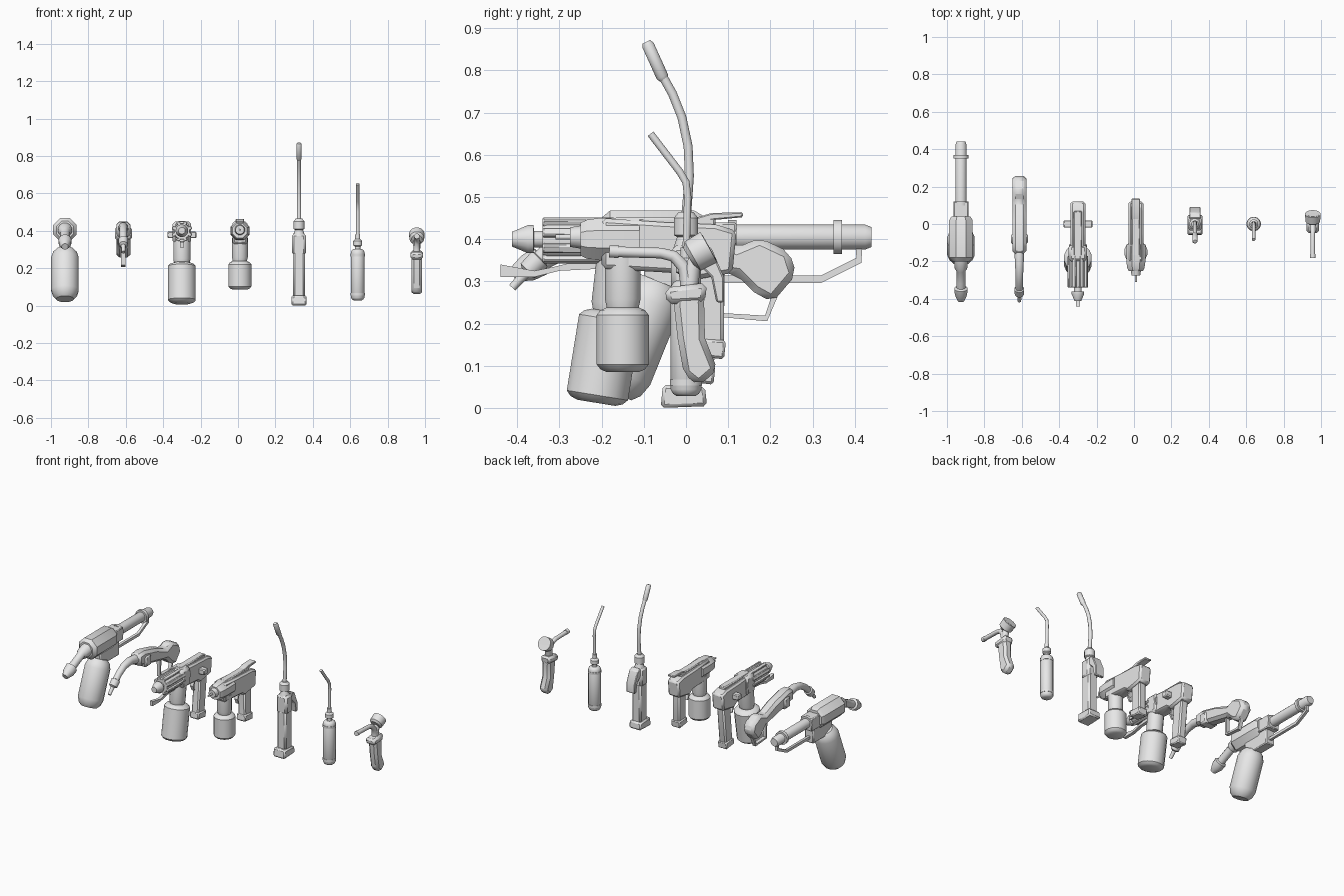
import bpy, bmesh, math
from mathutils import Vector

cube = bpy.data.objects.get("Cube")
if cube:
    bpy.data.objects.remove(cube)

grey = bpy.data.materials.new("plain_grey")
grey.use_nodes = True
grey.diffuse_color = (0.8, 0.8, 0.8, 1)
grey.node_tree.nodes["Principled BSDF"].inputs["Base Color"].default_value = (0.8, 0.8, 0.8, 1)


def finish(name, bm, bevel=0):
    bmesh.ops.recalc_face_normals(bm, faces=bm.faces)
    mesh = bpy.data.meshes.new(name)
    bm.to_mesh(mesh)
    bm.free()
    mesh.materials.append(grey)
    ob = bpy.data.objects.new(name, mesh)
    bpy.context.collection.objects.link(ob)
    if bevel:
        mod = ob.modifiers.new("edge_bevel", "BEVEL")
        mod.width, mod.segments = bevel, 1
    bpy.ops.object.select_all(action="DESELECT")
    ob.select_set(True)
    bpy.context.view_layer.objects.active = ob
    bpy.ops.object.shade_smooth_by_angle(angle=math.radians(35))
    return ob


def sweep(name, x, path, n=16, wide=1.0):
    """Rings along a path of (y, z, radius) in the plane at x."""
    bm = bmesh.new()
    rings = []
    for i, (y, z, r) in enumerate(path):
        a, b = path[max(i - 1, 0)], path[min(i + 1, len(path) - 1)]
        t = Vector((0, b[0] - a[0], b[1] - a[1])).normalized()
        side = Vector((0, -t.z, t.y))
        ring = []
        for k in range(n):
            q = math.tau * (k + 0.5) / n
            ring.append(bm.verts.new(Vector((x + r * wide * math.cos(q), y, z)) + side * r * math.sin(q)))
        rings.append(ring)
    for a, b in zip(rings, rings[1:]):
        for k in range(n):
            bm.faces.new((a[k], a[(k + 1) % n], b[(k + 1) % n], b[k]))
    bm.faces.new(rings[0])
    bm.faces.new(rings[-1])
    return finish(name, bm)


def plate(name, x, outline, width, bevel=0.006):
    """Side outline of (y, z) points given thickness along x."""
    bm = bmesh.new()
    face = bm.faces.new([bm.verts.new((x - width / 2, y, z)) for y, z in outline])
    new = bmesh.ops.extrude_face_region(bm, geom=[face])["geom"]
    bmesh.ops.translate(bm, vec=(width, 0, 0), verts=[v for v in new if isinstance(v, bmesh.types.BMVert)])
    return finish(name, bm, bevel)


def box(name, x, y0, y1, z0, z1, width, bevel=0.005):
    return plate(name, x, [(y0, z0), (y1, z0), (y1, z1), (y0, z1)], width, bevel)


def tank(name, x, low, high, r, shoulder):
    """Bottle with chamfered ends between two (y, z) points."""
    a, b = Vector(low), Vector(high)
    length = (b - a).length
    steps = [(0, 0.62), (0.35 * shoulder, 0.85), (shoulder, 1)]
    path = [(*a.lerp(b, s / length), r * f) for s, f in steps]
    path += [(*b.lerp(a, s / length), r * f) for s, f in reversed(steps)]
    return sweep(name, x, path, 16)


# Long gun with slanted bottle
x = -0.925
sweep("long_gun_shell", x, [(-0.2, .405, .05), (-0.18, .405, .068), (0.02, .405, .068), (0.04, .405, .055)], 8)
sweep("long_gun_barrel", x, [(0.03, .405, .03), (.425, .405, .03), (.44, .405, .024)])
for i, y in enumerate((0.11, 0.36)):
    sweep(f"long_gun_ring_{i}", x, [(y - .01, .405, .041), (y + .01, .405, .041)])
sweep("long_gun_nozzle", x, [(-.19, .405, .04), (-.24, .395, .034), (-.25, .393, .024), (-.31, .365, .024),
                             (-.34, .35, .024), (-.345, .348, .036), (-.375, .332, .034), (-.41, .315, .018)], 12)
box("long_gun_lower_block", x, -.1, .09, .27, .38, .06)
box("long_gun_rear_block", x, .02, .12, .36, .44, .08)
sweep("long_gun_support_bar", x, [(.41, .39, .012), (.41, .35, .012), (.32, .305, .012), (.06, .305, .012)], 4)
tank("long_gun_bottle", x, (-.172, .035), (-.065, .30), .075, .05)

# Curved torch with rounded stock and trigger loop
x = -.613
plate("torch_stock", x, [(.09, .32), (.12, .315), (.16, .275), (.205, .25), (.262, .317), (.245, .37),
                         (.175, .403), (.12, .38), (.02, .42), (-.1, .45), (-.16, .445), (-.16, .375), (-.05, .35)], .074, .016)
box("torch_collar", x, -.11, -.05, .35, .42, .09, .01)
sweep("torch_neck", x, [(-.14, .41, .028), (-.21, .422, .024), (-.27, .41, .021), (-.32, .38, .02),
                        (-.345, .355, .02), (-.347, .353, .027), (-.375, .325, .025), (-.38, .32, .012), (-.412, .285, .01)], 12)
sweep("torch_trigger_loop", x, [(.085, .34, .01), (.085, .22, .01), (.19, .212, .01), (.21, .265, .01)], 4, 1.6)


def spray_pistol(tag, x, drum_front, tank_low, tank_high, tank_r, neck_top, neck_r, grip_low):
    # Shared body, grip and bottle
    plate(tag + "_body", x, [(-.2, .33), (-.03, .32), (.0, .30), (.11, .32), (.12, .42), (.07, .435), (-.05, .44), (-.2, .45)], .08, .01)
    box(tag + "_top_rail", x, -.17, .07, .43, .452, .045)
    y, z = grip_low
    plate(tag + "_grip", x, [(.015, .33), (.09, .33), (y + .035, z + .03), (y + .025, z), (y - .04, z + .01), (y - .035, z + .04)], .05, .008)
    plate(tag + "_grip_foot", x, [(y - .045, z), (y + .035, z - .01), (y + .04, z + .035), (y - .04, z + .04)], .062)
    sweep(tag + "_trigger", x, [(-.015, .32, .008), (-.03, .28, .008), (-.02, .25, .006)], 4, 2)
    tank(tag + "_bottle", x, tank_low, tank_high, tank_r, .018)
    sweep(tag + "_bottle_neck", x, [(*tank_high, neck_r * .9), (tank_high[0], tank_high[1] + .02, neck_r), (*neck_top, neck_r)], 16)


# Large spray pistol with ribbed drum
x = -.3
spray_pistol("large_pistol", x, -.34, (-.213, .012), (-.178, .228), .075, (-.165, .36), .047, (.03, .065))
sweep("large_pistol_drum", x, [(-.34, .397, .042), (-.33, .397, .046), (-.18, .397, .046), (-.11, .397, .05)], 12)
for i in range(8):
    a = math.tau * (i + .5) / 8
    rib = box(f"large_pistol_rib_{i}", 0, -.34, -.17, .038, .056, .02, .003)
    rib.location = (x, 0, .397)
    rib.rotation_euler = (0, a, 0)
sweep("large_pistol_nozzle", x, [(-.34, .4, .02), (-.36, .4, .02), (-.362, .4, .034), (-.375, .4, .034), (-.412, .4, .018)])
box("large_pistol_cross_bar", x, -.02, .02, .36, .395, .155)
box("large_pistol_front_collar", x, -.2, -.11, .33, .45, .1, .015)
plate("large_pistol_guide_arm", x, [(-.44, .31), (-.36, .31), (-.3, .325), (-.2, .33), (-.2, .345), (-.27, .345),
                                    (-.31, .335), (-.36, .325), (-.44, .34)], .02, 0)

# Small spray pistol with upright bottle
x = .01
spray_pistol("small_pistol", x, -.25, (-.15, .085), (-.15, .238), .063, (-.15, .36), .043, (.055, .125))
sweep("small_pistol_front_shroud", x, [(-.25, .4, .042), (-.235, .4, .05), (-.2, .4, .055), (-.11, .4, .055)], 8)
sweep("small_pistol_nozzle", x, [(-.31, .405, .006), (-.275, .405, .006), (-.275, .405, .024), (-.24, .405, .03)], 12)
plate("small_pistol_top_lever", x, [(.03, .43), (.06, .445), (.135, .452), (.135, .464), (.06, .462), (.02, .45)], .045, .003)

# Tall wand with block handle
x = .326
plate("wand_base", x, [(-.06, 0), (.05, .004), (.045, .05), (-.055, .055)], .082, .008)
box("wand_handle", x, -.035, .035, .04, .29, .062, .01)
box("wand_upper_handle", x, -.035, .035, .27, .385, .075, .012)
sweep("wand_collar", x, [(0, .37, .034), (0, .405, .022), (0, .41, .03), (0, .45, .03), (0, .465, .018)], 12)
plate("wand_lever", x, [(.03, .39), (.06, .38), (.09, .31), (.09, .25), (.072, .25), (.06, .31), (.03, .34)], .06, .004)
sweep("wand_pipe", x, [(0, .45, .012), (.008, .55, .011), (.005, .62, .011), (-.01, .69, .011), (-.032, .745, .011), (-.06, .795, .011)], 12)
sweep("wand_tip", x, [(-.052, .778, .01), (-.056, .785, .015), (-.09, .86, .015), (-.094, .868, .01)], 12)

# Slim wand with bottle handle
x = .64
tank("slim_wand_handle", x, (0, .028), (0, .302), .037, .016)
for i, z in enumerate((.06, .27)):
    sweep(f"slim_wand_band_{i}", x, [(0, z - .007, .039), (0, z + .007, .039)])
sweep("slim_wand_valve", x, [(0, .29, .015), (0, .315, .015), (0, .322, .025), (0, .345, .025), (0, .355, .014), (0, .38, .014)], 12)
sweep("slim_wand_pipe", x, [(0, .36, .009), (.004, .5, .009), (0, .535, .009), (-.015, .56, .009), (-.084, .65, .009)], 12)

# Hand nozzle with cup
x = .956
plate("nozzle_grip", x, [(-.03, .27), (.045, .28), (.043, .25), (.045, .165), (.075, .09), (.03, .052),
                         (-.005, .08), (-.02, .165), (-.028, .24)], .056, .014)
plate("nozzle_grip_guard", x, [(-.05, .285), (.05, .297), (.045, .25), (-.045, .245)], .066, .012)
sweep("nozzle_pipe", x, [(.005, .27, .02), (.003, .3, .018), (-.005, .335, .016), (-.03, .36, .014), (-.06, .367, .013),
                         (-.16, .37, .013), (-.16, .37, .015), (-.182, .371, .015)], 12)
sweep("nozzle_cup_stem", x, [(.01, .28, .018), (.015, .33, .02), (.03, .365, .018)], 12)
sweep("nozzle_cup", x, [(.008, .355, .028), (.016, .36, .04), (.054, .381, .042), (.055, .3815, .034), (.03, .368, .028)], 16)
